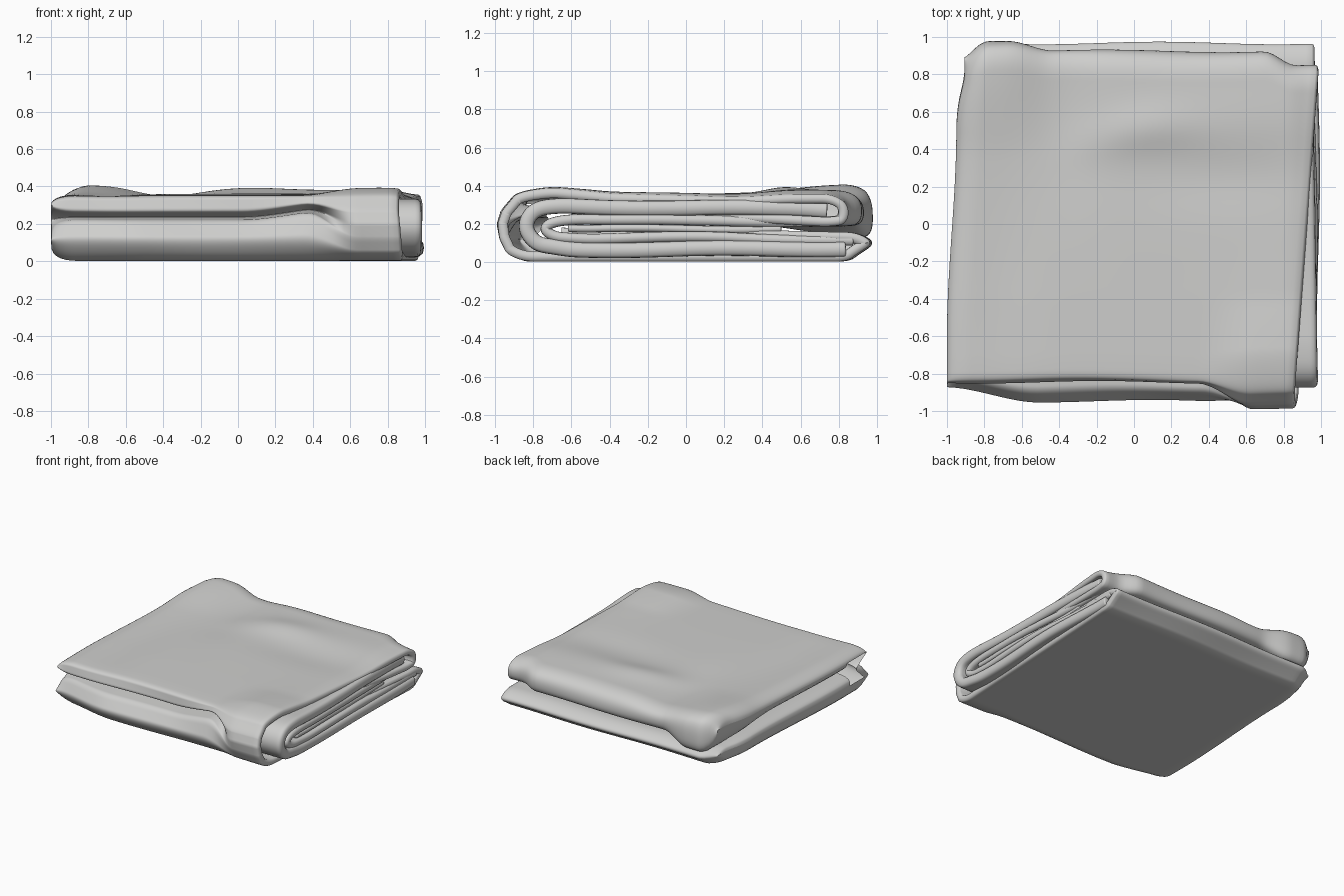
import bpy
import math
from mathutils import Vector

cube = bpy.data.objects.get("Cube")
if cube:
    bpy.data.objects.remove(cube, do_unlink=True)

cloth = bpy.data.materials.new("grey_cloth")
cloth.use_nodes = True
grey = (0.62, 0.62, 0.61, 1)
cloth.diffuse_color = grey
cloth.node_tree.nodes["Principled BSDF"].inputs["Base Color"].default_value = grey


def clamp(v):
    return max(0.0, min(1.0, v))


def smooth(v):
    v = clamp(v)
    return v * v * (3 - 2 * v)


def bump(x, y, cx, cy, rx, ry):
    return math.exp(-((x - cx) / rx) ** 2 - ((y - cy) / ry) ** 2)


def refine(points, counts):
    """Split long spans, then round the corners by cutting them."""
    path = []
    for a, b, n in zip(points, points[1:], counts):
        path += [a.lerp(b, k / n) for k in range(n)]
    path.append(points[-1])
    for _ in range(3):
        cut = [path[0]]
        for a, b in zip(path, path[1:]):
            cut += [a.lerp(b, 0.25), a.lerp(b, 0.75)]
        path = cut + [path[-1]]
    return path


def span_counts(points):
    return [max(1, round((b - a).length / 0.12)) for a, b in zip(points, points[1:])]


def add_loft(name, columns):
    rows = len(columns[0])
    verts = [v for col in columns for v in col]
    faces = []
    for i in range(len(columns) - 1):
        for j in range(rows - 1):
            a, b = i * rows + j, (i + 1) * rows + j
            faces.append((a, a + 1, b + 1, b))
    mesh = bpy.data.meshes.new(name)
    mesh.from_pydata(verts, [], faces)
    mesh.materials.append(cloth)
    mesh.shade_smooth()
    obj = bpy.data.objects.new(name, mesh)
    bpy.context.collection.objects.link(obj)
    return obj


# Outer cloth section as (y, z, layer); layer is 1 in the upper fold, 0 in the lower
underside = [(-0.6, 0.225), (0.3, 0.21)]
upper_back = [(0.83, 0.185), (0.925, 0.2), (0.925, 0.32), (0.84, 0.375)]
draped_back = [(0.86, 0.13), (0.985, 0.13), (0.985, 0.32), (0.9, 0.385)]
top = [(0.4, 0.365), (-0.4, 0.36)]
lower = [(0, 0.003), (0.85, 0.003), (0.9, 0.04), (0.99, 0.10), (0.9, 0.155), (0.3, 0.17), (-0.65, 0.18)]
nose_round = [(-0.72, 0.385, 1), (-0.89, 0.36, 1), (-0.965, 0.27, 0.8), (-0.985, 0.2, 0.5),
              (-0.97, 0.12, 0.2), (-0.93, 0.04, 0), (-0.84, 0.003, 0)]
nose_pinched = [(-0.74, 0.355, 1), (-0.83, 0.35, 1), (-0.85, 0.265, 1), (-0.72, 0.235, 0.5),
                (-0.89, 0.22, 0), (-0.96, 0.11, 0), (-0.87, 0.003, 0)]


def section(x):
    pinch = smooth((0.68 - x) / 0.3)
    drape = smooth((-0.5 - x) / 0.25)
    tuck = Vector((0.08 * smooth((x - 0.62) / 0.18), 0, 0))
    rise = Vector((0, 0.05 * smooth((x - 0.05) / 0.5), 0))
    pts = [Vector((y, z, 1)) for y, z in underside]
    for a, b in zip(upper_back, draped_back):
        pts.append(Vector((*a, 1)).lerp(Vector((*b, 1)), drape) - tuck)
    pts += [Vector((y, z, 1)) for y, z in top]
    for i, (a, b) in enumerate(zip(nose_round, nose_pinched)):
        fold = Vector(b) + (rise if 2 <= i <= 4 else Vector())
        pts.append(Vector(a).lerp(fold, pinch))
    return pts + [Vector((y, z, 0)) for y, z in lower]


COUNTS = span_counts(section(0.9))


def left_edge(y):
    return -1 + 0.05 * smooth((y + 0.6) / 1.1) + 0.045 * smooth((y - 0.5) / 0.45)


def right_edge(y, layer):
    t = clamp((y + 0.95) / 1.75)
    return (0.86 + 0.09 * t) * (1 - layer) + (0.84 + 0.13 * t) * layer


def relief(x, y):
    """Soft hills and hollows of the top of the cloth."""
    h = 0.025 * bump(x, y, -0.8, 0.8, 0.25, 0.35)
    h -= 0.026 * bump(x, y, -0.38, 0.65, 0.2, 0.5)
    h += 0.024 * bump(x, y, 0.05, 0.52 - 0.3 * (x - 0.25) ** 2, 0.3, 0.13)
    h += 0.012 * bump(x, y, 0.6, 0.55, 0.4, 0.2)
    h -= 0.014 * bump(x, y, 0.45, 0.25, 0.5, 0.18)
    h -= 0.012 * bump(x, y, -0.7, -0.2, 0.18, 0.6)
    h += 0.012 * bump(x, y, 0.75, -0.6, 0.25, 0.4)
    h -= 0.02 * smooth((x - 0.82) / 0.15)
    return h


def outer_column(nominal, dist=None, frac=0.0, inset=0.0, push=0.0):
    path = refine(section(nominal), COUNTS)
    col = []
    for j, p in enumerate(path):
        y, z, layer = p
        tangent = path[min(j + 1, len(path) - 1)] - path[max(j - 1, 0)]
        n = Vector((-tangent.y, tangent.x)).normalized()
        y, z = y + n.x * inset, z + n.y * inset
        start = left_edge(y)
        if dist is not None:
            # Close both layers into lips at the side, the lower one blunter
            blunt = math.sqrt(max(0, 1 - (1 - dist / 0.13) ** 2))
            f = blunt ** (0.55 + 0.45 * layer)
            mid = 0.115 + 0.19 * layer
            z = mid + (z - mid) * f
            x = start + dist
        else:
            x = start + 0.13 + (right_edge(y, layer) - start - 0.13) * frac + push
        # Rounded plan corners of the closed side
        y -= 0.09 * smooth((-0.74 - x) / 0.18) ** 2 * smooth((y - 0.6) / 0.35)
        y += 0.07 * smooth((-0.5 - x) / 0.5) * smooth((-0.6 - y) / 0.3) * (1 - layer)
        y += 0.007 * math.sin(5 * x + 9 * z) * smooth(abs(y) / 0.9)
        z += relief(x, y) * clamp((z - 0.22) / 0.13)
        col.append((x, y, z))
    return col


columns = [outer_column(-0.95, dist=d) for d in (0, 0.003, 0.012, 0.028, 0.05, 0.08, 0.11)]
STEPS = 54
for k in range(STEPS + 1):
    columns.append(outer_column(-0.85 + 1.75 * k / STEPS, frac=k / STEPS))
# Rolled hem of the open side
for inset, push in ((0.006, 0.010), (0.025, 0.016), (0.045, 0.010), (0.052, 0), (0.052, -0.12)):
    columns.append(outer_column(0.9, frac=1, inset=inset, push=push))
add_loft("outer_cloth", columns)


def inner_fold(name, profile, thickness, reach, seed):
    """A sheet doubled over at the front, with its edge showing at the open side."""
    pts = [Vector((y, z, 0)) for y, z in profile]
    path = refine(pts, span_counts(pts))[::2]
    cols = []
    for k in range(9):
        col = []
        for y, z, _ in path:
            end = reach + 0.008 * math.sin(4 * y + seed) - 0.03 * smooth((z - 0.15) / 0.1) * smooth(y + 0.6)
            wave = 0.005 * math.sin(6 * y + seed)
            col.append((0.68 + (end - 0.68) * k / 8, y, z + wave))
        cols.append(col)
    obj = add_loft(name, cols)
    solid = obj.modifiers.new("thickness", "SOLIDIFY")
    solid.thickness = thickness
    solid.offset = 0
    soft = obj.modifiers.new("soft_edges", "SUBSURF")
    soft.levels = soft.render_levels = 1


inner_fold("large_inner_fold",
           [(0.74, 0.275), (0.6, 0.285), (0, 0.28), (-0.66, 0.295), (-0.8, 0.275), (-0.85, 0.18),
            (-0.79, 0.09), (-0.6, 0.065), (0, 0.068), (0.84, 0.07)],
           0.08, 0.988, 0.5)
inner_fold("small_inner_fold",
           [(0.76, 0.215), (0, 0.215), (-0.58, 0.23), (-0.7, 0.215), (-0.75, 0.175),
            (-0.69, 0.135), (-0.5, 0.125), (0.2, 0.13), (0.88, 0.11)],
           0.055, 0.975, 1.8)
inner_fold("rolled_core",
           [(0.5, 0.175), (0, 0.172), (-0.5, 0.175), (-0.62, 0.18)],
           0.04, 0.955, 3.0)
